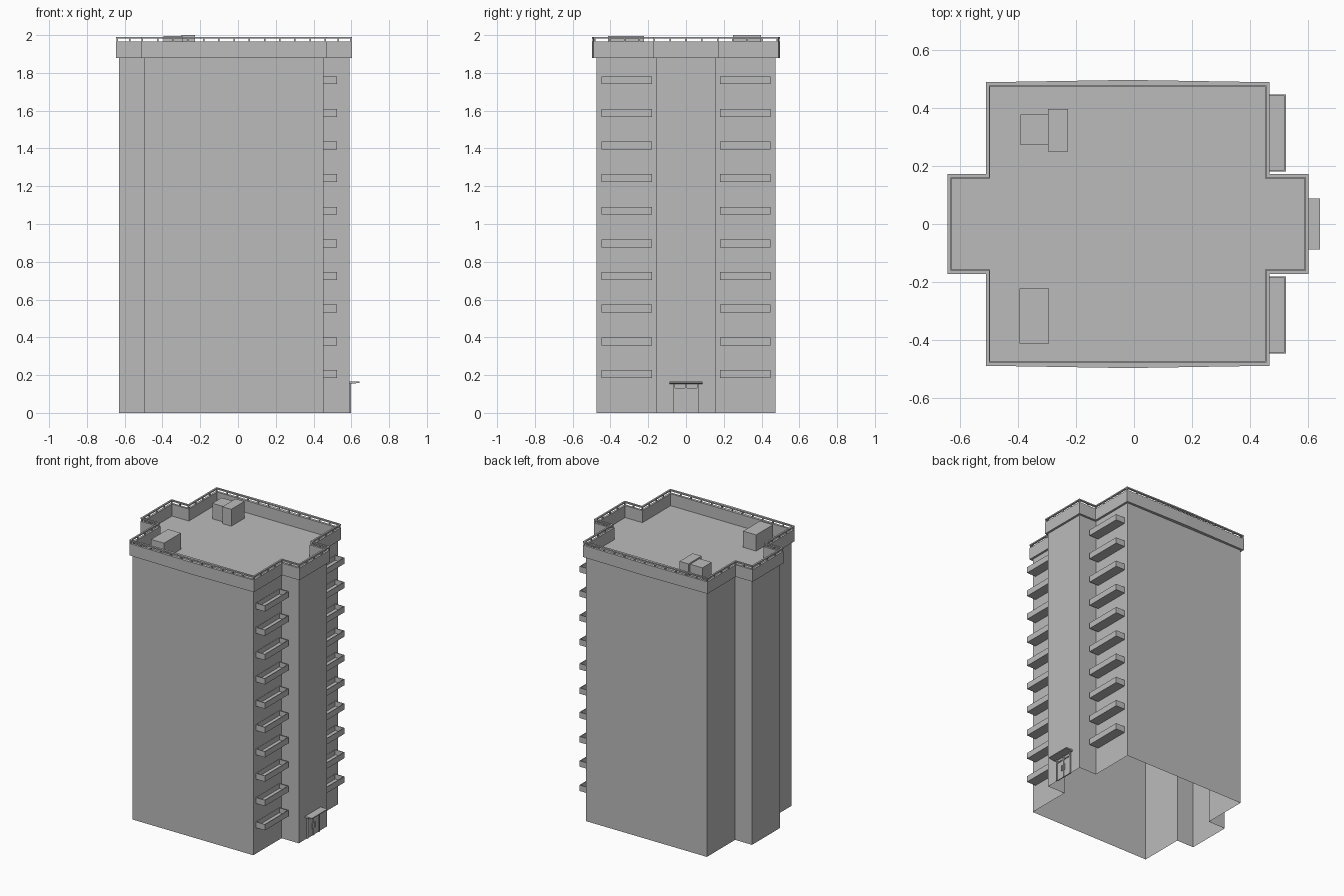
import bpy
import bmesh
from mathutils import Vector

cube = bpy.data.objects.get("Cube")
if cube:
    bpy.data.objects.remove(cube, do_unlink=True)

grey = bpy.data.materials.new("concrete_grey")
grey.use_nodes = True
grey.diffuse_color = (0.5, 0.5, 0.5, 1)
grey.node_tree.nodes["Principled BSDF"].inputs["Base Color"].default_value = (0.5, 0.5, 0.5, 1)

WALL_TOP, PARAPET_TOP, RAIL_BASE, RAIL_TOP = 1.88, 1.965, 1.981, 1.99


def finish(name, bm):
    mesh = bpy.data.meshes.new(name)
    bm.to_mesh(mesh)
    bm.free()
    mesh.materials.append(grey)
    obj = bpy.data.objects.new(name, mesh)
    bpy.context.collection.objects.link(obj)
    return obj


def add_box(bm, lo, hi):
    lo, hi = Vector(lo), Vector(hi)
    verts = bmesh.ops.create_cube(bm, size=1)["verts"]
    for v in verts:
        v.co = (lo + hi) / 2 + v.co * (hi - lo)
    return verts


def box(name, lo, hi):
    bm = bmesh.new()
    add_box(bm, lo, hi)
    return finish(name, bm)


def outline(grow=0.0, bulge=0.0):
    """Cross-shaped plan, grown outwards, with a slight bulge mid front and back."""
    left, inner_l, inner_r, right = -0.63 - grow, -0.497 - grow, 0.453 + grow, 0.589 + grow
    arm, deep = 0.158 + grow, 0.475 + grow
    half = [(right, arm), (inner_r, arm), (inner_r, deep), (-0.02, deep + bulge),
            (inner_l, deep), (inner_l, arm), (left, arm)]
    return half + [(x, -y) for x, y in reversed(half)]


def ring(name, outer, inner, z0, z1):
    bm = bmesh.new()
    loops = [[bm.verts.new((x, y, z)) for x, y in pts]
             for pts, z in ((outer, z0), (outer, z1), (inner, z1), (inner, z0))]
    n = len(outer)
    for k in range(4):
        a, b = loops[k], loops[(k + 1) % 4]
        for i in range(n):
            j = (i + 1) % n
            bm.faces.new((a[i], a[j], b[j], b[i]))
    bmesh.ops.recalc_face_normals(bm, faces=bm.faces)
    return finish(name, bm)


# Main block: walls and roof, open underneath
bm = bmesh.new()
roof = bm.faces.new([bm.verts.new((x, y, WALL_TOP)) for x, y in outline()])
lower = bmesh.ops.extrude_edge_only(bm, edges=list(roof.edges))["geom"]
for v in lower:
    if isinstance(v, bmesh.types.BMVert):
        v.co.z = 0
bmesh.ops.recalc_face_normals(bm, faces=bm.faces)
roof.normal_update()
if roof.normal.z < 0:
    bmesh.ops.reverse_faces(bm, faces=bm.faces)
finish("building_walls", bm)

# Parapet and the flat handrail above it
edge = outline(0.015, 0.008)
ring("parapet", edge, outline(), WALL_TOP, PARAPET_TOP)
ring("roof_handrail", edge, outline(0.003), RAIL_BASE, RAIL_TOP)

# Handrail posts, evenly spaced along each side
bm = bmesh.new()
path = outline(0.009, 0.008)
for a, b in zip(path, path[1:] + path[:1]):
    a, b = Vector(a), Vector(b)
    count = max(1, round((b - a).length / 0.085))
    for i in range(count):
        p = a.lerp(b, i / count)
        add_box(bm, (p.x - 0.004, p.y - 0.004, PARAPET_TOP),
                (p.x + 0.004, p.y + 0.004, RAIL_BASE))
finish("roof_handrail_posts", bm)

# Balconies: open trays, repeated up the wall and mirrored
bm = bmesh.new()
add_box(bm, (0.45, 0.181, 0.185), (0.525, 0.447, 0.227))
bm.normal_update()
top = max(bm.faces, key=lambda f: f.calc_center_median().z)
bmesh.ops.inset_region(bm, faces=[top], thickness=0.007)
ret = bmesh.ops.extrude_discrete_faces(bm, faces=[top])
floor = ret["faces"][0]
rim = [e for e in bm.edges if e.is_boundary and e not in list(floor.edges)]
for v in floor.verts:
    v.co.z -= 0.035
bmesh.ops.bridge_loops(bm, edges=rim + list(floor.edges))
bmesh.ops.recalc_face_normals(bm, faces=bm.faces)
balconies = finish("balconies", bm)
stack = balconies.modifiers.new("levels", 'ARRAY')
stack.count = 10
stack.use_relative_offset = False
stack.use_constant_offset = True
stack.constant_offset_displace = (0, 0, 0.1728)
mirror = balconies.modifiers.new("both_sides", 'MIRROR')
mirror.use_axis = (False, True, False)

# Rooftop housings
box("roof_housing_front", (-0.395, -0.413, WALL_TOP), (-0.293, -0.223, 1.995))
box("roof_housing_back_low", (-0.393, 0.273, WALL_TOP), (-0.298, 0.378, 1.99))
box("roof_housing_back_tall", (-0.298, 0.25, WALL_TOP), (-0.228, 0.398, 2.0))

# Entrance: canopy with a thinner outer lip, door frame, leaves and handles
bm = bmesh.new()
for v in add_box(bm, (0.585, -0.088, 0.152), (0.643, 0.088, 0.165)):
    if v.co.x > 0.6 and v.co.z < 0.16:
        v.co.z += 0.007
finish("entrance_canopy", bm)

bm = bmesh.new()
for y in (-0.064, 0.0, 0.064):
    add_box(bm, (0.585, y - 0.005, 0), (0.597, y + 0.005, 0.153))
add_box(bm, (0.585, -0.069, 0.125), (0.597, 0.069, 0.132))
finish("entrance_door_frame", bm)
box("entrance_door_leaves", (0.585, -0.06, 0), (0.592, 0.06, 0.127))
bm = bmesh.new()
for y in (-0.013, 0.013):
    add_box(bm, (0.59, y - 0.003, 0.05), (0.599, y + 0.003, 0.09))
finish("entrance_door_handles", bm)
